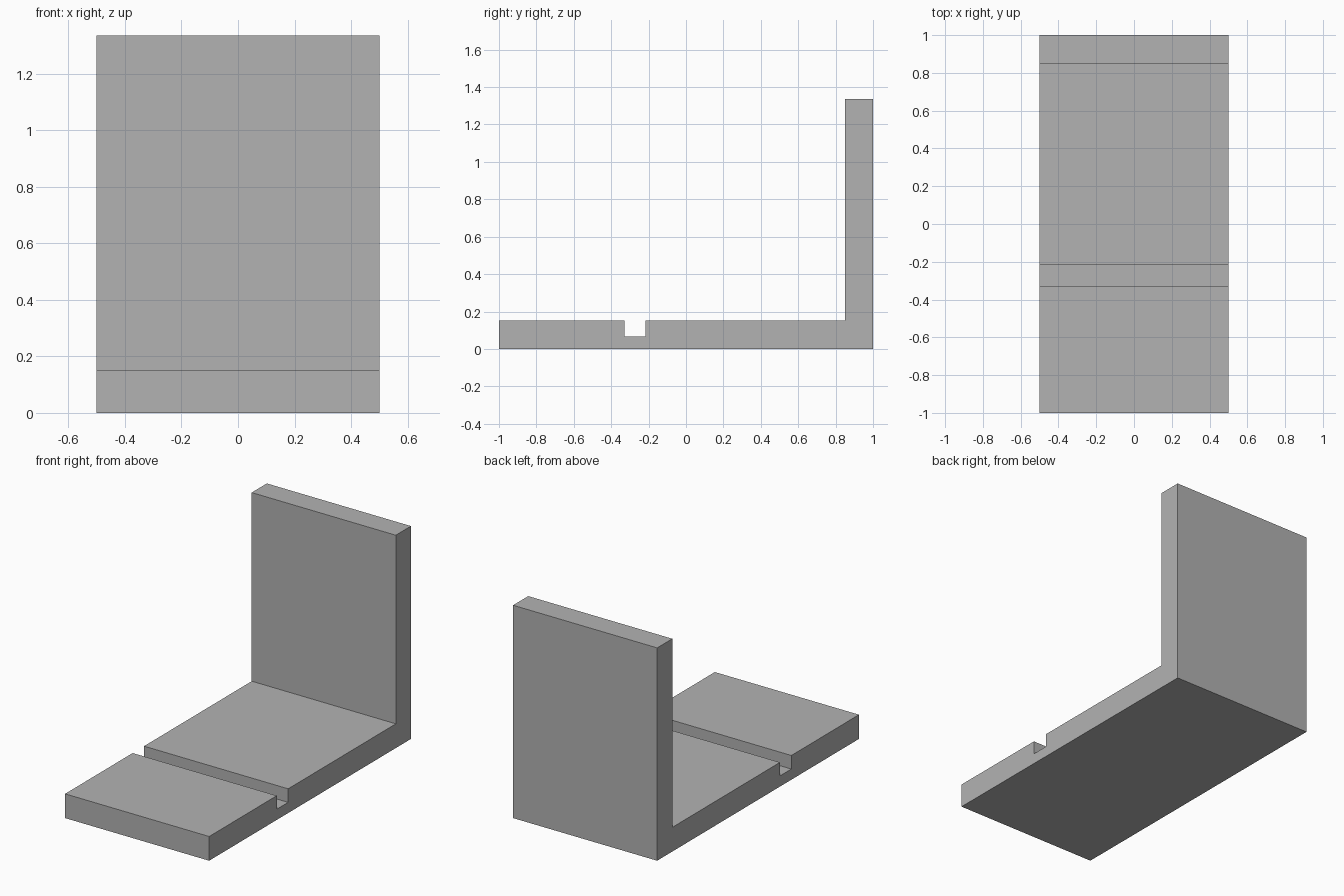
import bpy
import bmesh

if "Cube" in bpy.data.objects:
    bpy.data.objects.remove(bpy.data.objects["Cube"])

HALF_WIDTH = 0.5

# Side profile (y, z): grooved base plate with an upright back wall
PROFILE = [
    (-1.0, 0.0), (1.0, 0.0), (1.0, 1.335), (0.85, 1.335), (0.85, 0.152),
    (-0.217, 0.152), (-0.217, 0.067), (-0.33, 0.067), (-0.33, 0.152), (-1.0, 0.152),
]

grey = bpy.data.materials.new("plain grey")
grey.diffuse_color = (0.448, 0.448, 0.448, 1.0)
grey.use_nodes = True
grey.node_tree.nodes["Principled BSDF"].inputs["Base Color"].default_value = grey.diffuse_color

# Extrude the profile across the width
bm = bmesh.new()
side = bm.faces.new([bm.verts.new((-HALF_WIDTH, y, z)) for y, z in PROFILE])
result = bmesh.ops.extrude_face_region(bm, geom=[side], use_keep_orig=True)
moved = [v for v in result["geom"] if isinstance(v, bmesh.types.BMVert)]
bmesh.ops.translate(bm, verts=moved, vec=(2 * HALF_WIDTH, 0, 0))
bmesh.ops.recalc_face_normals(bm, faces=bm.faces)

mesh = bpy.data.meshes.new("grooved_stand")
bm.to_mesh(mesh)
bm.free()
mesh.materials.append(grey)
stand = bpy.data.objects.new("grooved_stand", mesh)
bpy.context.collection.objects.link(stand)
